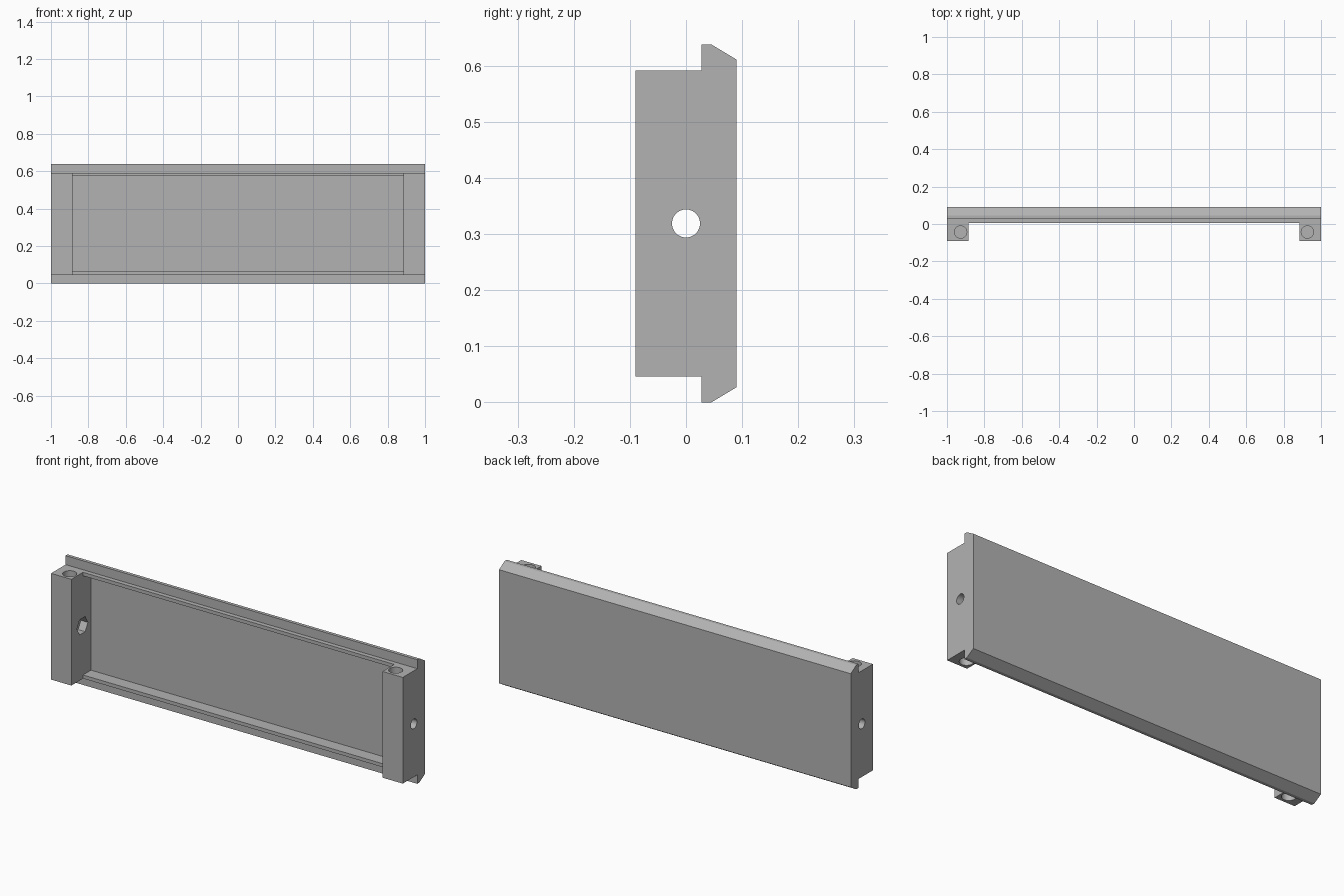
import bpy, bmesh, math
from mathutils import Matrix, Vector

cube = bpy.data.objects.get("Cube")
if cube:
    bpy.data.objects.remove(cube, do_unlink=True)

MID = 0.319          # half of the total height
HALF_BLOCK = 0.273   # half height of the end blocks
INNER_X = 0.885      # inner side of the end blocks

grey = bpy.data.materials.new("plain grey")
grey.use_nodes = True
color = (0.45, 0.45, 0.45, 1)
grey.diffuse_color = color
grey.node_tree.nodes["Principled BSDF"].inputs["Base Color"].default_value = color


def make_object(name, bm):
    bmesh.ops.recalc_face_normals(bm, faces=bm.faces)
    mesh = bpy.data.meshes.new(name)
    bm.to_mesh(mesh)
    bm.free()
    mesh.materials.append(grey)
    obj = bpy.data.objects.new(name, mesh)
    bpy.context.collection.objects.link(obj)
    return obj


def prism(name, upper, half_length):
    """Mirror the upper (y, height above middle) outline and extrude it along x."""
    outline = upper + [(y, -h) for y, h in reversed(upper)]
    bm = bmesh.new()
    face = bm.faces.new([bm.verts.new((-half_length, y, MID + h)) for y, h in outline])
    ext = bmesh.ops.extrude_face_region(bm, geom=[face])
    verts = [v for v in ext["geom"] if isinstance(v, bmesh.types.BMVert)]
    bmesh.ops.translate(bm, verts=verts, vec=(2 * half_length, 0, 0))
    return make_object(name, bm)


def rod(name, center, radius, length, axis, sides=48):
    bm = bmesh.new()
    turn = Matrix.Rotation(math.pi / 2, 4, "Y") if axis == "X" else Matrix()
    bmesh.ops.create_cone(bm, cap_ends=True, segments=sides, radius1=radius,
                          radius2=radius, depth=length,
                          matrix=Matrix.Translation(Vector(center)) @ turn)
    return make_object(name, bm)


def cut(target, cutter):
    cutter.hide_render = True
    mod = target.modifiers.new("cut", "BOOLEAN")
    mod.operation = "DIFFERENCE"
    mod.solver = "EXACT"
    mod.object = cutter
    bpy.ops.object.select_all(action="DESELECT")
    bpy.context.view_layer.objects.active = target
    target.select_set(True)
    bpy.ops.object.modifier_apply(modifier=mod.name)
    bpy.data.objects.remove(cutter, do_unlink=True)


# Solid with the end-block section and the bevelled flanges
panel = prism("bevelled_panel_with_end_blocks",
              [(-0.09, HALF_BLOCK), (0.028, HALF_BLOCK), (0.028, MID),
               (0.045, MID), (0.09, 0.292)], 1.0)

# Open front between the blocks, and the deeper tray behind the lips
cut(panel, prism("tray_cutter",
                 [(-0.2, 0.3), (0.005, 0.3), (0.005, 0.255), (0.07, 0.255)], INNER_X))

# Cross holes, hexagonal nut pockets and blind holes in the block ends
for side in (-1, 1):
    cut(panel, rod("cross_hole", (side * 0.95, 0, MID), 0.025, 0.2, "X"))
    cut(panel, rod("nut_pocket", (side * INNER_X, 0, MID), 0.045, 0.08, "X", 6))
    for end in (-1, 1):
        cut(panel, rod("end_hole", (side * 0.927, -0.043, MID + end * HALF_BLOCK),
                       0.033, 0.2, "Z"))

bpy.ops.object.select_all(action="DESELECT")
panel.select_set(True)
bpy.context.view_layer.objects.active = panel
bpy.ops.object.shade_smooth_by_angle(angle=math.radians(25))
